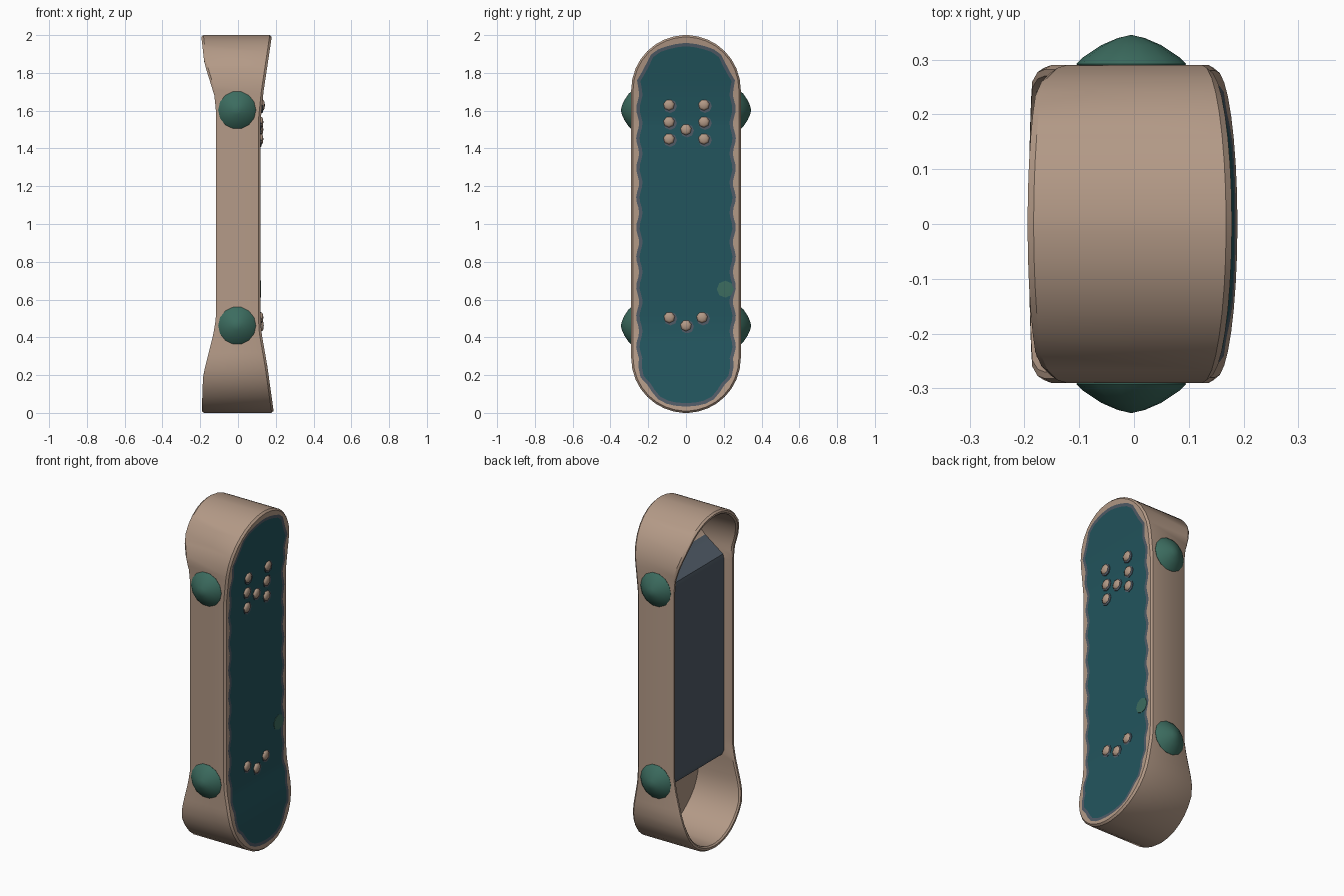
import bpy, bmesh, math
from mathutils import Matrix, Vector

if "Cube" in bpy.data.objects:
    bpy.data.objects.remove(bpy.data.objects["Cube"])


def material(name, rgb):
    m = bpy.data.materials.new(name)
    m.diffuse_color = (*rgb, 1)
    m.use_nodes = True
    m.node_tree.nodes["Principled BSDF"].inputs["Base Color"].default_value = m.diffuse_color
    return m


TAN = material("tan", (0.45, 0.32, 0.24))
TEAL = material("teal", (0.016, 0.09, 0.11))
SLATE = material("slate", (0.08, 0.105, 0.135))
GREEN = material("sea green", (0.045, 0.15, 0.115))


def lerp_table(z, pts):
    if z <= pts[0][0]:
        return pts[0][1]
    for (a, u), (b, v) in zip(pts, pts[1:]):
        if z <= b:
            return u + (v - u) * (z - a) / (b - a)
    return pts[-1][1]


# side curves: both faces flare outward at the two ends
def front_x(z):
    return lerp_table(z, [(0, .19), (.25, .155), (.42, .125), (.5, .12),
                          (1.55, .12), (1.7, .135), (2, .18)])


def back_x(z):
    return lerp_table(z, [(0, -.192), (.2, -.185), (.42, -.13), (.5, -.117),
                          (1.6, -.117), (1.68, -.125), (1.85, -.178), (2, -.195)])


def floor_x(z):
    return lerp_table(z, [(.1, .12), (.34, .09), (.44, -.075),
                          (1.62, -.075), (1.74, .09), (1.9, .12)])


R = 0.29


def capsule(r, wave=0.0):
    """Rounded outline as (y, z) points, mirrored so point i pairs with n-1-i."""
    half = []
    arc = [math.radians(a) for a in (3, 13, 23, 34, 45, 56, 67, 79, 90)]
    for a in arc:
        half.append((math.sin(a), R, -math.cos(a)))
    steps = 50
    for i in range(1, steps):
        half.append((1, R + (2 - 2 * R) * i / steps, 0))
    for a in reversed(arc):
        half.append((math.sin(a), 2 - R, math.cos(a)))
    pts = []
    for ny, cz, nz in half:
        k = r + wave * math.sin(40 * (cz + nz * R))
        pts.append((k * ny, cz + k * nz))
    return pts + [(-y, z) for y, z in reversed(pts)]


def finish(bm, name, mats, angle=35):
    bmesh.ops.recalc_face_normals(bm, faces=bm.faces)
    me = bpy.data.meshes.new(name)
    bm.to_mesh(me)
    bm.free()
    for m in mats:
        me.materials.append(m)
    ob = bpy.data.objects.new(name, me)
    bpy.context.collection.objects.link(ob)
    bpy.ops.object.select_all(action='DESELECT')
    ob.select_set(True)
    bpy.context.view_layer.objects.active = ob
    bpy.ops.object.shade_smooth_by_angle(angle=math.radians(angle))
    return ob


# board body: hollow floor, walls, rim and painted front in one shell
bm = bmesh.new()
rings = [  # outline, depth rule, material of the band leading to it
    (capsule(.25), floor_x, 0),
    (capsule(.262), lambda z: back_x(z) + .008, 0),
    (capsule(.27), back_x, 0),
    (capsule(.282), back_x, 0),
    (capsule(R), lambda z: back_x(z) + .012, 0),
    (capsule(R), lambda z: front_x(z) - .012, 0),
    (capsule(.28), front_x, 0),
    (capsule(.256, .008), front_x, 0),
    (capsule(.238, .008), front_x, 2),
]
loops = [[bm.verts.new((fx(z), y, z)) for y, z in pts] for pts, fx, _ in rings]
n = len(loops[0])
for k in range(1, len(loops)):
    for i in range(n):
        j = (i + 1) % n
        f = bm.faces.new((loops[k - 1][i], loops[k - 1][j], loops[k][j], loops[k][i]))
        f.material_index = rings[k][2]
for loop, front in ((loops[0], False), (loops[-1], True)):
    for i in range(n // 2 - 1):
        f = bm.faces.new((loop[i], loop[i + 1], loop[n - 2 - i], loop[n - 1 - i]))
        z = f.calc_center_median().z
        f.material_index = 1 if front else (2 if .43 < z < 1.72 else 0)
finish(bm, "board_body", [TAN, TEAL, SLATE])


def dome(name, profile, base, axis, mat, segs):
    """Lathe a (radius, height) profile around an axis starting at base."""
    bm = bmesh.new()
    rows = [[bm.verts.new((r * math.cos(t), r * math.sin(t), h))
             for t in (2 * math.pi * s / segs for s in range(segs))]
            for r, h in profile[:-1]]
    tip = bm.verts.new((0, 0, profile[-1][1]))
    bm.faces.new(rows[0])
    for a, b in zip(rows, rows[1:]):
        for s in range(segs):
            t = (s + 1) % segs
            bm.faces.new((a[s], a[t], b[t], b[s]))
    for s in range(segs):
        bm.faces.new((rows[-1][s], rows[-1][(s + 1) % segs], tip))
    rot = Vector((0, 0, 1)).rotation_difference(Vector(axis)).to_matrix().to_4x4()
    bm.transform(Matrix.Translation(base) @ rot)
    return finish(bm, name, [mat], 50)


# wheels: low domes on both long edges
WHEEL = [(.09, -.02), (.1, .002), (.088, .014), (.055, .036), (.025, .049), (0, .055)]
for side in (-1, 1):
    for z in (.462, 1.603):
        dome("wheel", WHEEL, (-.005, side * R, z), (0, side, 0), GREEN, 14)

# bolts with slate washers on the painted face
BOLTS = [(y, z) for y in (-.09, .095) for z in (1.45, 1.54, 1.63)]
BOLTS += [(0, 1.5), (-.088, .505), (0, .462), (.085, .505)]
for y, z in BOLTS:
    x = front_x(z)
    dome("bolt", [(.031, -.005), (.029, .006), (.018, .013), (0, .014)],
         (x, y, z), (1, 0, 0), TAN, 7)
    dome("washer", [(.036, -.004), (.036, .003), (0, .004)],
         (x, y + .006, z - .006), (1, 0, 0), SLATE, 8)

# small green paint patch near the edge
patch = dome("paint_patch", [(.045, -.003), (.045, .002), (0, .003)],
             (front_x(.65), .208, .655), (1, 0, 0), GREEN, 8)
